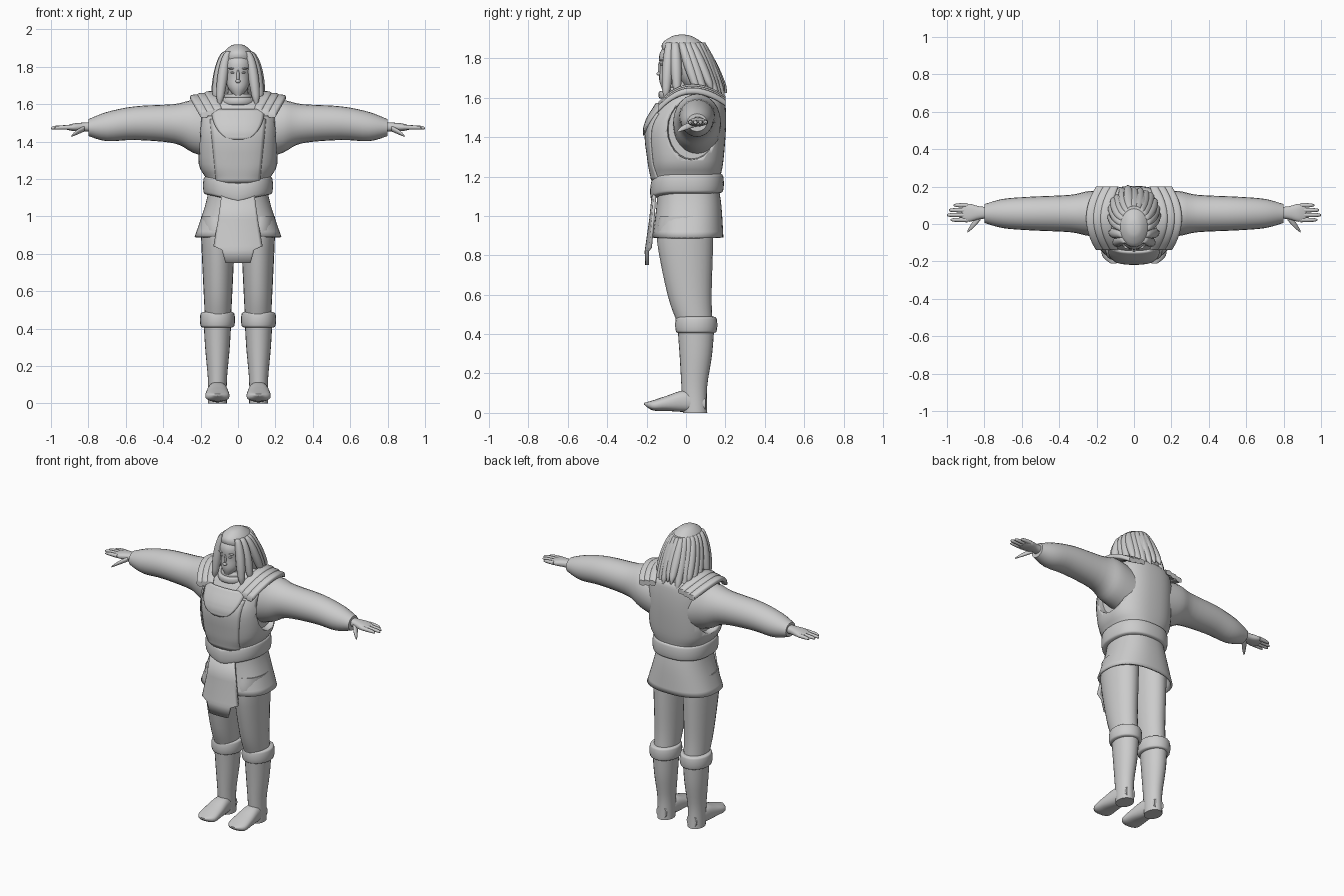
import bpy
import bmesh
import math
import random
from mathutils import Vector

random.seed(4)
start_cube = bpy.data.objects.get("Cube")
if start_cube:
    bpy.data.objects.remove(start_cube, do_unlink=True)

grey = bpy.data.materials.new("plain_grey")
grey.use_nodes = True
grey.diffuse_color = (.6, .6, .6, 1)
grey.node_tree.nodes["Principled BSDF"].inputs["Base Color"].default_value = grey.diffuse_color


def finish(name, verts, faces, mirror=False):
    """Make a smooth-shaded grey object, optionally mirrored across x."""
    mesh = bpy.data.meshes.new(name)
    mesh.from_pydata(verts, [], faces)
    mesh.materials.append(grey)
    builder = bmesh.new()
    builder.from_mesh(mesh)
    bmesh.ops.recalc_face_normals(builder, faces=builder.faces)
    builder.to_mesh(mesh)
    builder.free()
    obj = bpy.data.objects.new(name, mesh)
    bpy.context.scene.collection.objects.link(obj)
    bpy.ops.object.select_all(action="DESELECT")
    obj.select_set(True)
    bpy.context.view_layer.objects.active = obj
    bpy.ops.object.shade_smooth_by_angle(angle=math.radians(50))
    if mirror:
        modifier = obj.modifiers.new("mirror", "MIRROR")
        modifier.use_mirror_merge = False
    return obj


def spline(rows, steps=4):
    """Catmull-Rom interpolation of section rows."""
    rows = [Vector(row) for row in rows]
    padded = [rows[0]] + rows + [rows[-1]]
    result = []
    for before, here, there, after in zip(padded, padded[1:], padded[2:], padded[3:]):
        for step in range(steps):
            t = step / steps
            cubic = 3 * (here - there) + after - before
            square = 2 * before - 5 * here + 4 * there - after
            result.append(here + (there - before + (square + cubic * t) * t) * t / 2)
    return result + [rows[-1]]


def loft(name, axis, side, rows, power=2, mirror=False, caps=True, warp=None, sides=24):
    """Skin rounded sections (position, second centre, two radii) along an axis.

    The first centre stays at side; warp may then move each point."""
    sections = spline(rows)
    verts = []
    for along, centre, first, second in sections:
        for k in range(sides):
            angle = math.tau * k / sides
            c, s = math.cos(angle), math.sin(angle)
            u = side + first * math.copysign(abs(c) ** (2 / power), c)
            v = centre + second * math.copysign(abs(s) ** (2 / power), s)
            point = {"x": (along, u, v), "y": (u, along, v), "z": (u, v, along)}[axis]
            verts.append(warp(*point) if warp else point)
    faces = []
    for ring in range(0, len(verts) - sides, sides):
        for k in range(sides):
            a, b = ring + k, ring + (k + 1) % sides
            faces.append((a, b, b + sides, a + sides))
    if caps:
        faces.append(tuple(range(sides)))
        faces.append(tuple(range(len(verts) - sides, len(verts))))
    return finish(name, verts, faces, mirror)


def blob(name, centre, radii, mirror=False):
    """Ellipsoid for small facial features."""
    x, y, z = centre
    wide, deep, tall = radii
    turns = [math.pi * k / 6 for k in range(7)]
    rows = [(z - tall * math.cos(a), y, wide * math.sin(a), deep * math.sin(a)) for a in turns]
    loft(name, "z", x, rows, mirror=mirror)


def band(name, centre, radii, height, swell, **options):
    """Padded ring around a limb or the body, fuller in the middle."""
    x, y, z = centre
    wide, deep = radii
    rows = []
    for k in range(7):
        a = math.pi * k / 6
        extra = swell * math.sqrt(max(0, math.sin(a)))
        rows.append((z - height / 2 * math.cos(a), y, wide + extra, deep + extra))
    loft(name, "z", x, rows, **options)


def plate(name, rows, thickness, bulge=0, target=None, lift=0):
    """Thin front panel from rows (height, half width, y), optionally laid on a target."""
    columns = 16
    verts, faces = [], []
    for z, half, y in rows:
        for k in range(columns + 1):
            x = half * (2 * k / columns - 1)
            verts.append((x, y + bulge * x * x, z))
    for row in range(len(rows) - 1):
        for k in range(columns):
            a = row * (columns + 1) + k
            faces.append((a, a + columns + 1, a + columns + 2, a + 1))
    obj = finish(name, verts, faces)
    if target:
        wrap = obj.modifiers.new("wrap", "SHRINKWRAP")
        wrap.target = target
        wrap.wrap_method = "PROJECT"
        wrap.use_project_y = True
        wrap.use_positive_direction = True
        wrap.offset = lift
    solid = obj.modifiers.new("solid", "SOLIDIFY")
    solid.thickness = thickness
    solid.offset = 0


# Body armour with an armhole cut into each side
armour = loft("body_armour", "z", 0, [
    (1.14, 0, .16, .165), (1.2, 0, .17, .175), (1.28, 0, .21, .19), (1.45, 0, .215, .203),
    (1.57, .03, .2, .17), (1.62, .04, .16, .145), (1.65, .03, .09, .1)], power=2.5, sides=48)
cutter = loft("armhole_cutter", "x", .03, [(.17, 1.44, .12, .15), (.3, 1.44, .14, .17)],
              mirror=True)
cutter.hide_render = True
cutter.hide_set(True)
cut = armour.modifiers.new("armholes", "BOOLEAN")
cut.operation = "DIFFERENCE"
cut.object = cutter

# Raised breast panel and rounded bib
panel_rows = [(1.18 + .02 * k, .115 + .002 * k, -.3) for k in range(18)]
plate("breast_panel", panel_rows, .008, target=armour, lift=.002)
bib_rows = []
for k in range(13):
    t = k / 12
    bib_rows.append((1.41 + .16 * t, .02 + .12 * math.sqrt(1 - (1 - t) ** 2), -.3))
plate("chest_bib", bib_rows, .012, target=armour, lift=.008)


def belt_dip(x, y, z):
    return x, y, z - .04 * max(0, -y / .18) * max(0, 1 - abs(x) / .17)


# Belt dipping at the front, open skirt and hanging flap
band("belt", (0, .005, 1.165), (.165, .165), .1, .022, power=2.4, warp=belt_dip, sides=48)
skirt = loft("skirt", "z", 0, [
    (1.15, .01, .155, .155), (1.05, .015, .178, .165), (.89, .01, .232, .18)],
    power=2.4, caps=False, sides=48)
shell = skirt.modifiers.new("shell", "SOLIDIFY")
shell.thickness = .012
plate("front_flap", [(1.13, .085, -.165), (.98, .105, -.18), (.84, .13, -.2), (.82, .085, -.203),
                     (.75, .066, -.2)], .014, bulge=1.2)

# Sleeves, hands and thumbs
loft("sleeves", "x", .056, [
    (.13, 1.45, .12, .145), (.24, 1.48, .12, .14), (.34, 1.495, .1, .105), (.55, 1.498, .09, .09),
    (.7, 1.48, .078, .078), (.8, 1.474, .05, .045)], mirror=True)
loft("hands", "x", .06, [
    (.78, 1.478, .03, .026), (.83, 1.478, .035, .023), (.88, 1.476, .048, .02),
    (.92, 1.474, .042, .01)], power=2.4, mirror=True)
loft("thumbs", "x", .045, [(.82, 1.47, .024, .016), (.86, 1.45, .02, .013), (.89, 1.43, .006, .005)],
     mirror=True, warp=lambda x, y, z: (x, y - 1.2 * (x - .82), z))

# Fingers, spread evenly across the hand
tips = {"little": .965, "ring": .99, "middle": 1, "index": .98}
for place, (finger, tip) in enumerate(tips.items()):
    loft(finger + "_fingers", "x", .1 - .026 * place, [
        (.89, 1.476, .013, .013), (tip - .02, 1.474, .01, .01), (tip, 1.47, .004, .004)],
        mirror=True, sides=12)


def shoulder_curve(x, y, z):
    return x - .04 * ((y - .03) / .16) ** 2, y, z


# Overlapping shoulder bands arching from chest to back
for layer, place in enumerate(("inner", "middle", "outer")):
    rows = []
    for k in range(9):
        t = k / 4 - 1
        drop = (.09 if t < 0 else .06) * t * t
        rows.append((.03 + .17 * t, 1.652 - .009 * layer - drop, .03 - .008 * t * t, .017))
    loft(place + "_shoulder_bands", "y", .15 + .038 * layer, rows, power=3, mirror=True,
         warp=shoulder_curve)

# Trousers, boots, boot cuffs and feet
loft("trousers", "z", .107, [
    (1, 0, .09, .135), (.88, -.005, .09, .143), (.6, .018, .077, .112), (.46, .045, .07, .09)],
    mirror=True)
loft("boots", "z", .11, [
    (.46, .05, .075, .095), (.3, .05, .066, .083), (.13, .042, .051, .065), (0, .046, .05, .062)],
    mirror=True)
band("boot_cuffs", (.11, .052, .447), (.072, .085), .085, .022, mirror=True)
loft("feet", "y", .11, [
    (.1, .045, .035, .035), (0, .06, .05, .055), (-.1, .048, .062, .038), (-.17, .038, .06, .025),
    (-.212, .046, .014, .005)], power=2.5, mirror=True)

# Neck, collar and head
loft("neck", "z", 0, [(1.58, -.01, .065, .07), (1.7, -.04, .05, .06)])
band("lower_collar", (0, -.03, 1.615), (.08, .09), .04, .02)
band("upper_collar", (0, -.03, 1.64), (.07, .078), .03, .012)
loft("head", "z", 0, [
    (1.645, -.1, .02, .022), (1.69, -.076, .055, .06), (1.75, -.052, .069, .081),
    (1.83, -.045, .073, .087), (1.9, -.04, .02, .03)])

# Facial features
blob("nose_bridge", (0, -.131, 1.75), (.008, .012, .036))
blob("nose_tip", (0, -.136, 1.722), (.013, .014, .01))
blob("eyes", (.028, -.122, 1.768), (.012, .01, .006), mirror=True)
blob("brows", (.03, -.122, 1.79), (.024, .012, .005), mirror=True)
blob("upper_lip", (0, -.126, 1.696), (.02, .009, .004))
blob("lower_lip", (0, -.125, 1.687), (.017, .009, .004))

# Main mass of hair
loft("hair_mass", "z", 0, [
    (1.6, .12, .09, .06), (1.67, .08, .12, .1), (1.8, .02, .102, .12), (1.87, -.015, .08, .108),
    (1.91, -.02, .042, .055), (1.92, -.02, .012, .016)], sides=32)


def lock(name, angle, length, drift, mirror=False):
    """Tapered lock falling from the crown and spreading outwards."""
    c, s = math.cos(angle), math.sin(angle)
    top = 1.88
    rows = []
    for k in range(8):
        t = k / 7
        thick = .004 + .024 * math.sqrt(max(0, math.sin(math.pi * (.1 + .9 * t))))
        rows.append((top - length * t, drift * t - .02 + s * (.1 + .03 * t), thick, thick))

    def spread(x, y, z):
        fall = max(0, (top - z) / length)
        return x + c * (.06 + .07 * math.sqrt(fall)), y, z

    loft(name, "z", 0, rows, mirror=mirror, warp=spread, sides=12)


# Locks framing the face, then loose locks around the sides and back
lock("face_locks", math.radians(-40), .29, 0, mirror=True)
lock("temple_locks", math.radians(-20), .27, .02, mirror=True)
for n in range(13):
    lock("loose_lock_%d" % n, math.pi * n / 12, random.uniform(.24, .32), random.uniform(.08, .1))
